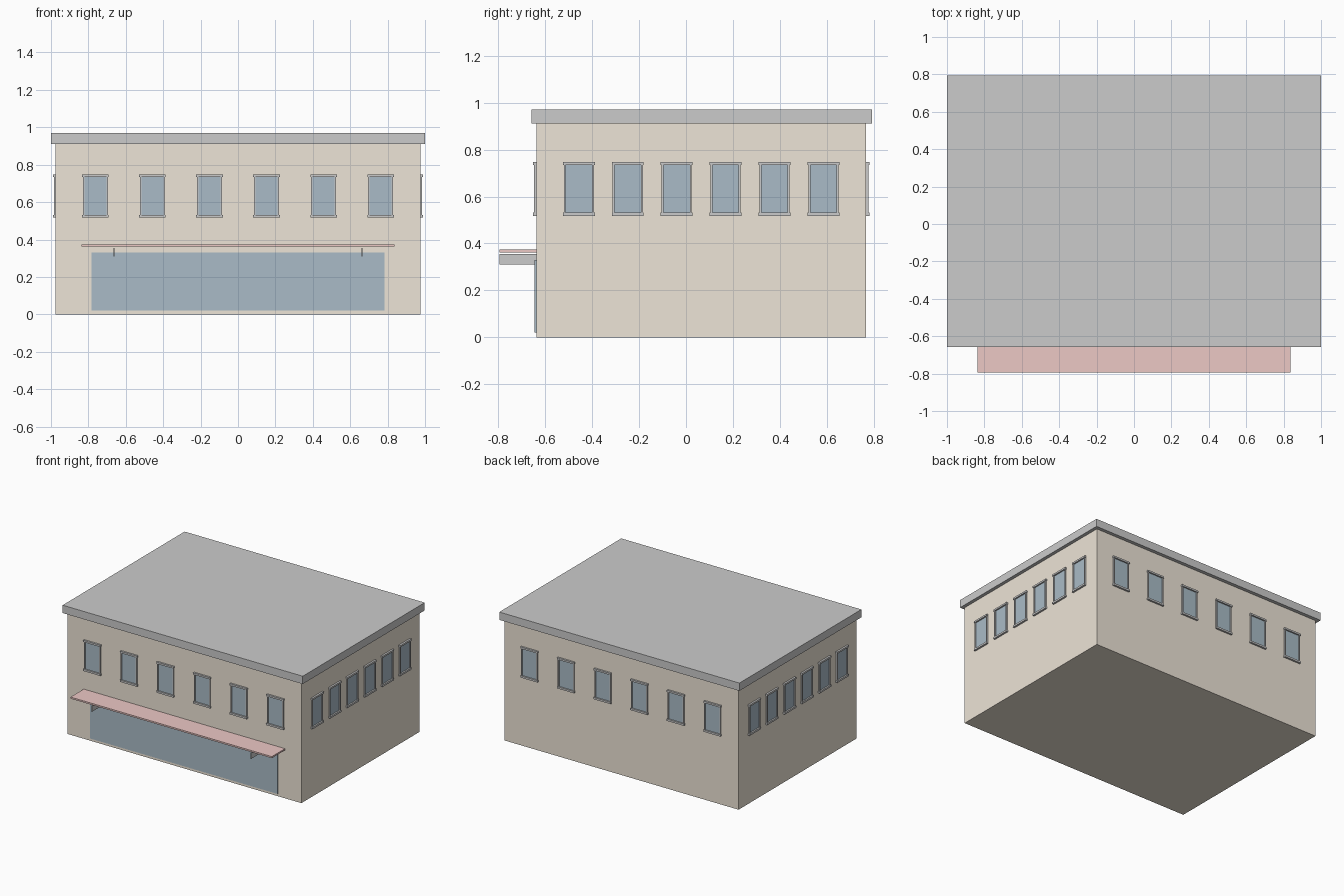
import bpy, bmesh
from math import radians
from mathutils import Matrix, Vector

if "Cube" in bpy.data.objects:
    bpy.data.objects.remove(bpy.data.objects["Cube"])


def material(name, r, g, b):
    m = bpy.data.materials.new(name)
    m.diffuse_color = (r, g, b, 1)
    m.use_nodes = True
    m.node_tree.nodes["Principled BSDF"].inputs["Base Color"].default_value = m.diffuse_color
    return m


WALL = material("sand_wall", 0.85, 0.78, 0.68)
TRIM = material("pale_trim", 0.84, 0.84, 0.81)
GLASS = material("blue_glass", 0.40, 0.50, 0.57)
RED = material("red_awning", 0.84, 0.58, 0.56)
METAL = material("grey_metal", 0.70, 0.70, 0.72)


def boxes(name, spans, mat, matrix=Matrix()):
    """One object made of boxes, each given as (x0, x1, y0, y1, z0, z1)."""
    bm = bmesh.new()
    for x0, x1, y0, y1, z0, z1 in spans:
        centre = Vector((x0 + x1, y0 + y1, z0 + z1)) / 2
        size = Matrix.Diagonal((x1 - x0, y1 - y0, z1 - z0, 1))
        bmesh.ops.create_cube(bm, size=1, matrix=Matrix.Translation(centre) @ size)
    mesh = bpy.data.meshes.new(name)
    bm.to_mesh(mesh)
    bm.free()
    mesh.materials.append(mat)
    ob = bpy.data.objects.new(name, mesh)
    ob.matrix_world = matrix
    bpy.context.collection.objects.link(ob)
    return ob


X, Y0, Y1 = 0.975, -0.638, 0.767
YC = (Y0 + Y1) / 2

# Main volume and overhanging roof slab
boxes("building_walls", [(-X, X, Y0, Y1, 0, 0.911)], WALL)
boxes("roof_slab", [(-1, 1, -0.658, 0.793, 0.911, 0.97)], TRIM)

# Shopfront glazing, flat awning and its two thin brackets
boxes("shopfront_glass", [(-0.782, 0.782, -0.645, Y0 + 0.004, 0.02, 0.33)], GLASS)
boxes("awning", [(-0.838, 0.838, -0.795, Y0, 0.362, 0.374)], RED)
boxes("awning_brackets",
      [(s * 0.663 - 0.002, s * 0.663 + 0.002, -0.795, Y0, 0.31, 0.355) for s in (-1, 1)],
      METAL)


def window_row(side, origin, angle, pitch, width):
    """Six framed windows on one wall; local -y points outwards."""
    matrix = Matrix.Translation(origin) @ Matrix.Rotation(radians(angle), 4, 'Z')
    half, jamb, back = width / 2, 0.012, 0.004
    frames, panes = [], []
    for i in range(6):
        c = (i - 2.5) * pitch
        a, b = c - half, c + half
        frames += [
            (a, b, -0.014, back, 0.735, 0.748),                          # lintel
            (a, b, -0.014, back, 0.517, 0.531),                          # sill
            (a + 0.004, a + jamb, -0.010, back, 0.531, 0.735),           # jambs
            (b - jamb, b - 0.004, -0.010, back, 0.531, 0.735),
        ]
        panes.append((a + jamb, b - jamb, -0.003, back, 0.531, 0.735))
    boxes(side + "_window_frames", frames, TRIM, matrix)
    boxes(side + "_window_panes", panes, GLASS, matrix)


# Upper windows on all four sides
window_row("front", (0, Y0, 0), 0, 0.305, 0.142)
window_row("back", (0, Y1, 0), 180, 0.305, 0.142)
window_row("right", (X, YC, 0), 90, 0.2085, 0.136)
window_row("left", (-X, YC, 0), -90, 0.2085, 0.136)
